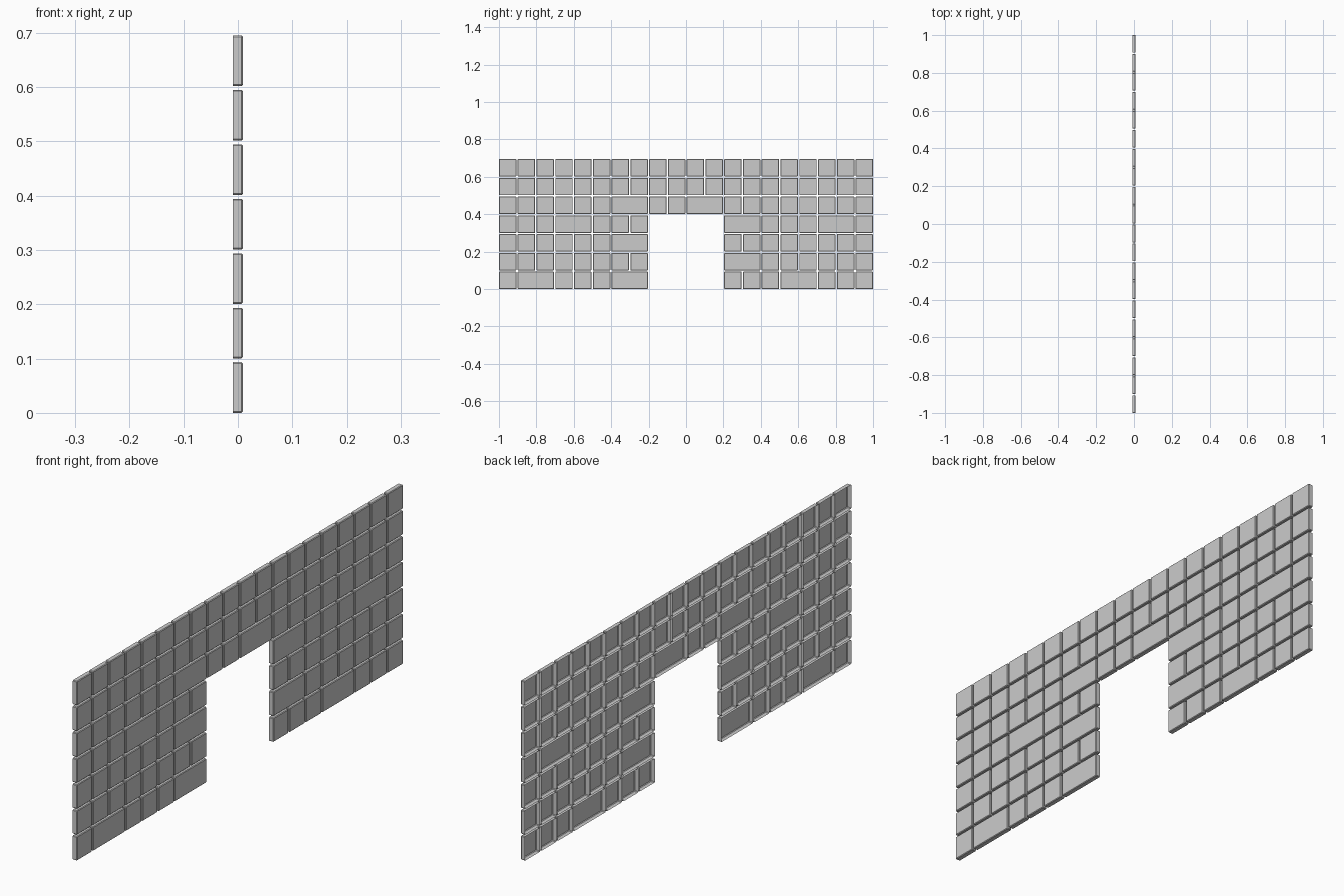
import bpy, bmesh

if "Cube" in bpy.data.objects:
    bpy.data.objects.remove(bpy.data.objects["Cube"])

PITCH, GAP, DEPTH, BEVEL = 0.10035, 0.007, 0.018, 0.0025
COLS, ROWS = 20, 7
DOOR_COLS, DOOR_ROWS = range(8, 12), range(0, 4)

# First column of every double-width tile, per row
WIDE = {0: (1, 6, 15), 1: (12,), 2: (6,), 3: (3, 12, 17), 4: (6, 10)}


def tile(name, row, col, span):
    """Shallow tile: rounded front at +x, hollow and open at the back."""
    y0, z0 = -1 + col * PITCH, row * PITCH
    w, h = span * PITCH - GAP, PITCH - GAP
    bm = bmesh.new()
    bmesh.ops.create_cube(bm, size=1)
    for v in bm.verts:
        v.co = (v.co.x * DEPTH, y0 + (v.co.y + 0.5) * w, z0 + (v.co.z + 0.5) * h)
    back = [f for f in bm.faces if f.normal.x < -0.5]
    bmesh.ops.delete(bm, geom=back, context='FACES_ONLY')
    edges = [e for e in bm.edges if len(e.link_faces) == 2]
    bmesh.ops.bevel(bm, geom=edges, offset=BEVEL, segments=1, affect='EDGES')
    me = bpy.data.meshes.new(name)
    bm.to_mesh(me)
    bm.free()
    bpy.context.collection.objects.link(bpy.data.objects.new(name, me))


# Wall of tiles with a doorway left open
for row in range(ROWS):
    col = 0
    while col < COLS:
        if row in DOOR_ROWS and col in DOOR_COLS:
            col += 1
            continue
        span = 2 if col in WIDE.get(row, ()) else 1
        tile(f"wall_tile_{row + 1}_{col + 1}", row, col, span)
        col += span
